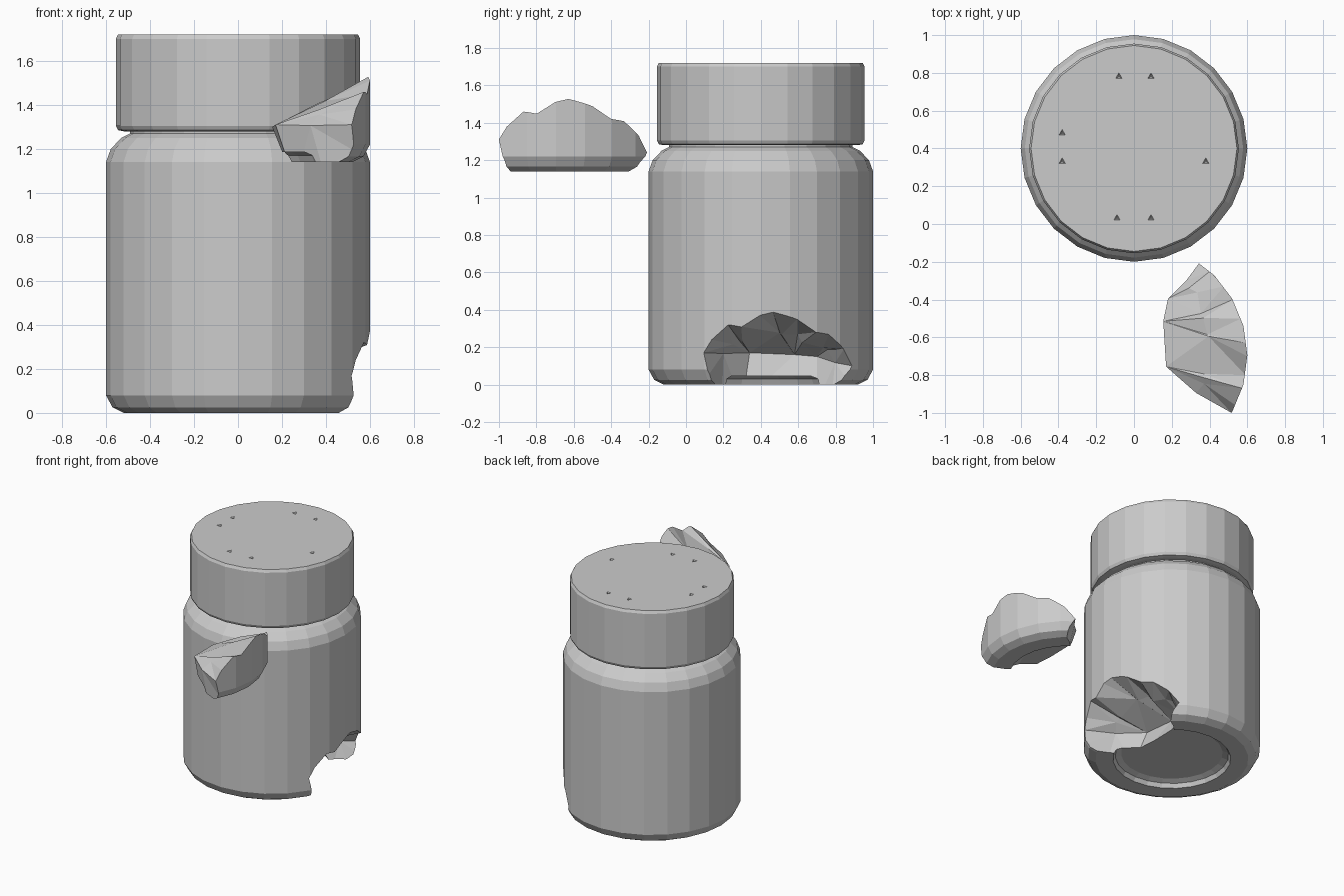
import bpy, bmesh, math, random
from mathutils import Vector

if "Cube" in bpy.data.objects:
    bpy.data.objects.remove(bpy.data.objects["Cube"])

random.seed(4)
CY = 0.4          # jar axis, y position
SIDES = 24


def make_object(name, bm):
    bmesh.ops.recalc_face_normals(bm, faces=bm.faces)
    mesh = bpy.data.meshes.new(name)
    bm.to_mesh(mesh)
    bm.free()
    ob = bpy.data.objects.new(name, mesh)
    bpy.context.collection.objects.link(ob)
    return ob


def lathe(name, profile):
    """Closed solid turned around the jar axis from (radius, z) points."""
    bm = bmesh.new()
    rings = []
    for r, z in profile:
        rings.append([bm.verts.new((r * math.cos(a), CY + r * math.sin(a), z))
                      for a in (2 * math.pi * i / SIDES for i in range(SIDES))])
    for lo, hi in zip(rings, rings[1:]):
        for i in range(SIDES):
            j = (i + 1) % SIDES
            bm.faces.new((lo[i], lo[j], hi[j], hi[i]))
    bm.faces.new(rings[0])
    bm.faces.new(rings[-1])
    return make_object(name, bm)


def bake_boolean(ob, cutter, operation):
    mod = ob.modifiers.new("cut", 'BOOLEAN')
    mod.object, mod.operation, mod.solver = cutter, operation, 'EXACT'
    dg = bpy.context.evaluated_depsgraph_get()
    mesh = bpy.data.meshes.new_from_object(ob.evaluated_get(dg))
    ob.modifiers.clear()
    ob.data = mesh


# jar body with recessed base, rounded edges and shoulder
body_profile = [(0.345, 0.045), (0.385, 0.03), (0.40, 0), (0.52, 0), (0.57, 0.025),
                (0.60, 0.08), (0.60, 1.14), (0.578, 1.2), (0.53, 1.25),
                (0.49, 1.27), (0.49, 1.32)]
body = lathe("jar_body", body_profile)
chunk = lathe("broken_chunk", body_profile)

# lid
lid = lathe("jar_lid", [(0.52, 1.28), (0.545, 1.285), (0.555, 1.305),
                        (0.555, 1.70), (0.545, 1.72)])

# jagged fracture volume: outline on the wall (y, z), tied to inner corners
inner = {"A": (0.17, 0.34, 0.17), "B": (0.155, 0.58, 0.16), "C": (0.18, 0.70, 0.15),
         "a": (0.26, 0.30, -0.1), "c": (0.27, 0.70, -0.1)}
rim = [(0.125, -0.1, "a"), (0.12, 0.05, "a"), (0.095, 0.17, "A"), (0.135, 0.24, "A"),
       (0.225, 0.32, "A"), (0.295, 0.31, "A"), (0.395, 0.37, "B"), (0.465, 0.39, "B"),
       (0.595, 0.35, "B"), (0.695, 0.28, "B"), (0.765, 0.27, "C"), (0.845, 0.19, "C"),
       (0.89, 0.10, "C"), (0.86, 0.03, "c"), (0.85, -0.1, "c")]
bm = bmesh.new()
layers = [[], [], [], []]
for y, z, key in rim:
    wall = Vector((math.sqrt(0.36 - (y - CY) ** 2), y, z))
    core = Vector(inner[key])
    mid = wall.lerp(core, 0.5)
    if z > 0:
        mid += Vector([random.uniform(-0.02, 0.02) for _ in range(3)])
    for layer, p in zip(layers, (wall + Vector((0.4, 0, 0)), wall, mid, core)):
        layer.append(bm.verts.new(p))
for a, b in zip(layers, layers[1:]):
    for i in range(len(rim)):
        j = (i + 1) % len(rim)
        bm.faces.new((a[i], a[j], b[j], b[i]))
bm.faces.new(layers[0])
bm.faces.new(layers[-1])
bmesh.ops.remove_doubles(bm, verts=bm.verts, dist=0.0005)
bmesh.ops.triangulate(bm, faces=bm.faces)
fracture = make_object("fracture_cutter", bm)
fracture.hide_render = True

bake_boolean(body, fracture, 'DIFFERENCE')
bake_boolean(chunk, fracture, 'INTERSECT')
chunk.location = (0, -1.095, 1.14)

# small nicks in the lid top
bm = bmesh.new()
for x, y in [(-0.08, 0.78), (0.09, 0.78), (-0.38, 0.48), (-0.38, 0.33),
             (0.38, 0.33), (-0.09, 0.03), (0.09, 0.03)]:
    made = bmesh.ops.create_cone(bm, cap_ends=True, segments=3, radius1=0.005,
                                 radius2=0.035, depth=0.03)
    bmesh.ops.translate(bm, verts=made["verts"], vec=(x, y, 1.72))
nicks = make_object("nick_cutter", bm)
nicks.hide_render = True
bake_boolean(lid, nicks, 'DIFFERENCE')

for helper in (fracture, nicks):
    bpy.data.objects.remove(helper)
